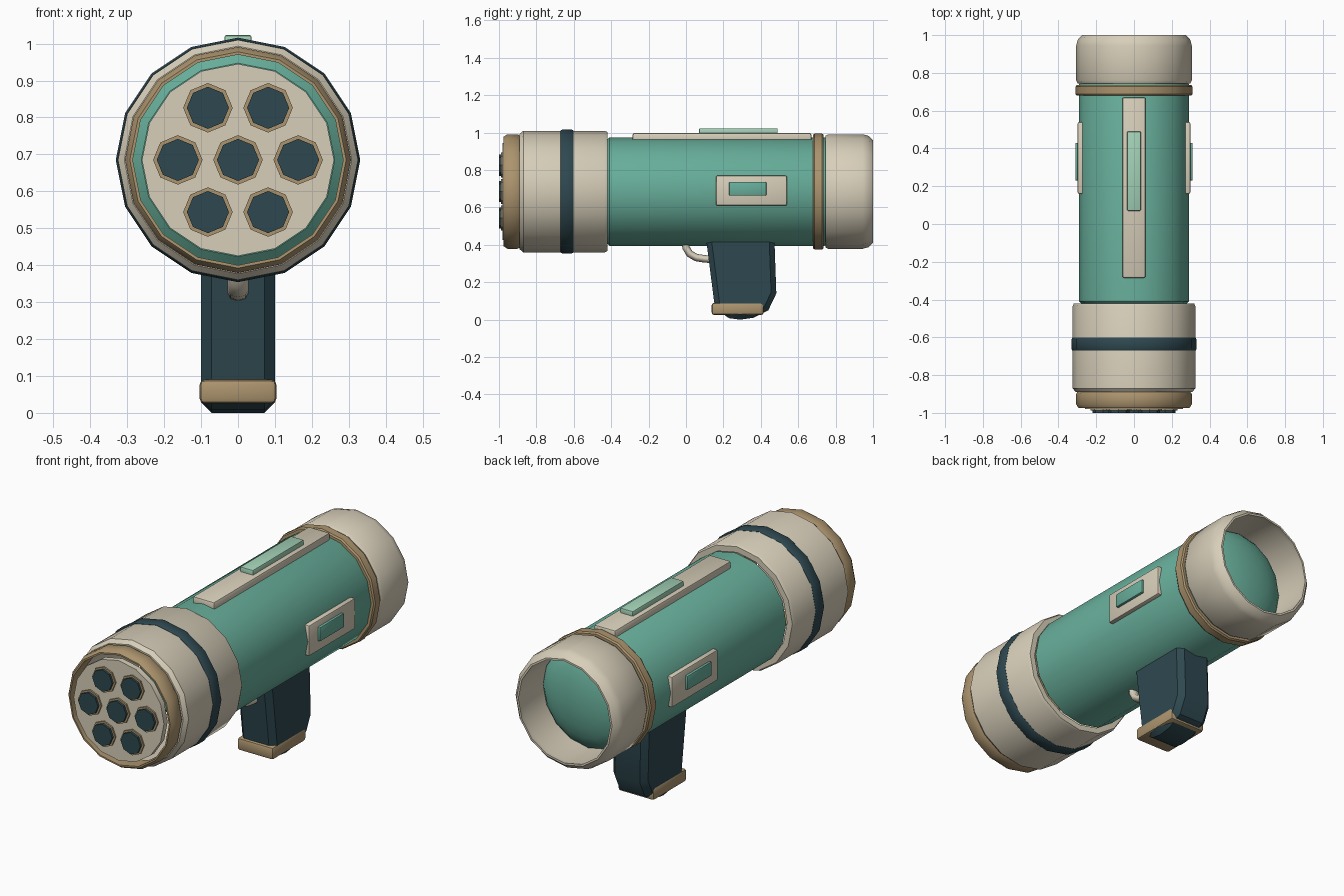
import bpy, bmesh, math

if "Cube" in bpy.data.objects:
    bpy.data.objects.remove(bpy.data.objects["Cube"])

CZ = 0.685   # height of the barrel axis


def srgb(c):
    c /= 255
    return c / 12.92 if c <= 0.04045 else ((c + 0.055) / 1.055) ** 2.4


def material(name, rgb):
    m = bpy.data.materials.new(name)
    m.diffuse_color = (*[srgb(c) for c in rgb], 1)
    m.use_nodes = True
    m.node_tree.nodes["Principled BSDF"].inputs["Base Color"].default_value = m.diffuse_color
    return m


BEIGE = material("warm_beige", (216, 207, 186))
TAN = material("tan", (172, 148, 110))
TEAL = material("teal", (104, 175, 155))
DARK = material("dark_slate", (46, 72, 80))
MINT = material("pale_mint", (163, 210, 183))


def finish(name, bm, mat, angle=35):
    bmesh.ops.recalc_face_normals(bm, faces=bm.faces)
    me = bpy.data.meshes.new(name)
    bm.to_mesh(me)
    bm.free()
    me.materials.append(mat)
    me.polygons.foreach_set("use_smooth", [True] * len(me.polygons))
    me.set_sharp_from_angle(angle=math.radians(angle))
    ob = bpy.data.objects.new(name, me)
    bpy.context.collection.objects.link(ob)
    return ob


def lathe(name, profile, mat, ring=False, sides=16, cx=0, cz=CZ):
    """Turn (radius, y) points about the y axis; ring joins last point to first."""
    bm = bmesh.new()
    loops = []
    for r, y in profile:
        n = sides if r > 0 else 1
        loops.append([bm.verts.new((cx + r * math.sin(2 * math.pi * i / sides), y,
                                    cz + r * math.cos(2 * math.pi * i / sides)))
                      for i in range(n)])
    pairs = list(zip(loops, loops[1:])) + ([(loops[-1], loops[0])] if ring else [])
    for a, b in pairs:
        for i in range(sides):
            j = (i + 1) % sides
            quad = [a[i % len(a)], a[j % len(a)], b[j % len(b)], b[i % len(b)]]
            bm.faces.new(list(dict.fromkeys(quad)))
    return finish(name, bm, mat)


def box(name, lo, hi, mat, bevel=0.008):
    bm = bmesh.new()
    bmesh.ops.create_cube(bm, size=1)
    for v in bm.verts:
        v.co = [l + (c + 0.5) * (h - l) for l, h, c in zip(lo, hi, v.co)]
    bmesh.ops.bevel(bm, geom=bm.edges[:], offset=bevel, segments=2,
                    profile=0.5, affect='EDGES')
    return finish(name, bm, mat)


# main tube
lathe("main_tube", [(0, -0.435), (0.262, -0.435), (0.29, -0.41), (0.29, 0.74),
                    (0.28, 0.765), (0, 0.765)], TEAL)

# front sleeve and its bands
lathe("front_sleeve", [(0.288, -0.42), (0.318, -0.42), (0.325, -0.435), (0.325, -0.87),
                       (0.308, -0.89), (0.29, -0.89)], BEIGE, ring=True)
lathe("sleeve_band", [(0.31, -0.602), (0.326, -0.602), (0.331, -0.61), (0.331, -0.662),
                      (0.326, -0.67), (0.31, -0.67)], DARK, ring=True)
lathe("muzzle_ring", [(0.285, -0.89), (0.3, -0.89), (0.306, -0.9), (0.306, -0.955),
                      (0.293, -0.975), (0.285, -0.975)], TAN, ring=True)

# muzzle plate with seven barrels
lathe("muzzle_plate", [(0, -0.95), (0.26, -0.95), (0.26, -0.98), (0, -0.98)], BEIGE)
spots = [(0, 0)] + [(0.163 * math.cos(k * math.pi / 3), 0.163 * math.sin(k * math.pi / 3))
                    for k in range(6)]
for k, (x, z) in enumerate(spots):
    lathe(f"barrel_rim_{k}", [(0, -0.97), (0.067, -0.97), (0.067, -0.988), (0, -0.988)],
          TAN, sides=8, cx=x, cz=CZ + z)
    lathe(f"barrel_core_{k}", [(0, -0.98), (0.057, -0.98), (0.057, -1.0), (0, -1.0)],
          DARK, sides=8, cx=x, cz=CZ + z)

# rear ring, open cap and domed lens
lathe("rear_ring", [(0.28, 0.68), (0.304, 0.68), (0.31, 0.688), (0.31, 0.727),
                    (0.304, 0.735), (0.28, 0.735)], TAN, ring=True)
lathe("rear_cap", [(0.265, 0.745), (0.298, 0.745), (0.306, 0.76), (0.306, 0.945),
                   (0.298, 0.975), (0.275, 1.0), (0.265, 1.0), (0.27, 0.97)],
      BEIGE, ring=True)
lathe("rear_lens", [(0.27 * math.cos(t), 0.775 + 0.11 * math.sin(t))
                    for t in [k * math.pi / 12 for k in range(6)]] + [(0, 0.885)], TEAL)

# top rail
box("top_rail", (-0.062, -0.285, 0.945), (0.062, 0.67, 0.998), BEIGE, 0.01)
box("top_rail_strip", (-0.037, 0.07, 0.985), (0.037, 0.49, 1.023), MINT, 0.006)

# side panels with buttons
for side, s in (("left", -1), ("right", 1)):
    def span(a, b):
        return sorted((s * a, s * b))
    x0, x1 = span(0.255, 0.298)
    box(f"{side}_panel", (x0, 0.16, 0.61), (x1, 0.54, 0.77), BEIGE)
    x0, x1 = span(0.285, 0.311)
    box(f"{side}_button", (x0, 0.23, 0.663), (x1, 0.43, 0.737), TEAL, 0.006)

# grip: side profile extruded across x with chamfered edges
grip = [(0.105, 0.45), (0.155, 0.06), (0.23, 0.008), (0.29, 0.0), (0.36, 0.01),
        (0.44, 0.05), (0.483, 0.14), (0.472, 0.45)]
bm = bmesh.new()
near, far = [[bm.verts.new((x, y, z)) for y, z in grip] for x in (-0.1, 0.1)]
caps = [bm.faces.new(near), bm.faces.new(far)]
for i in range(len(grip)):
    j = (i + 1) % len(grip)
    bm.faces.new((near[i], near[j], far[j], far[i]))
rim = list({e for f in caps for e in f.edges})
bmesh.ops.bevel(bm, geom=rim, offset=0.028, segments=1, affect='EDGES')
finish("grip", bm, DARK, 30)

# grip foot band
box("grip_foot", (-0.104, 0.137, 0.025), (0.104, 0.415, 0.09), TAN, 0.014)

# trigger: bent tube
cu = bpy.data.curves.new("trigger", 'CURVE')
cu.dimensions = '3D'
cu.bevel_depth = 0.02
cu.bevel_resolution = 2
cu.use_fill_caps = True
sp = cu.splines.new('POLY')
path = [(-0.005, 0.43), (0.0, 0.385), (0.02, 0.352), (0.055, 0.332), (0.1, 0.325), (0.15, 0.322)]
sp.points.add(len(path) - 1)
for p, (y, z) in zip(sp.points, path):
    p.co = (0, y, z, 1)
sp.use_smooth = True
cu.materials.append(BEIGE)
trigger = bpy.data.objects.new("trigger", cu)
trigger.scale.x = 1.4
bpy.context.collection.objects.link(trigger)
